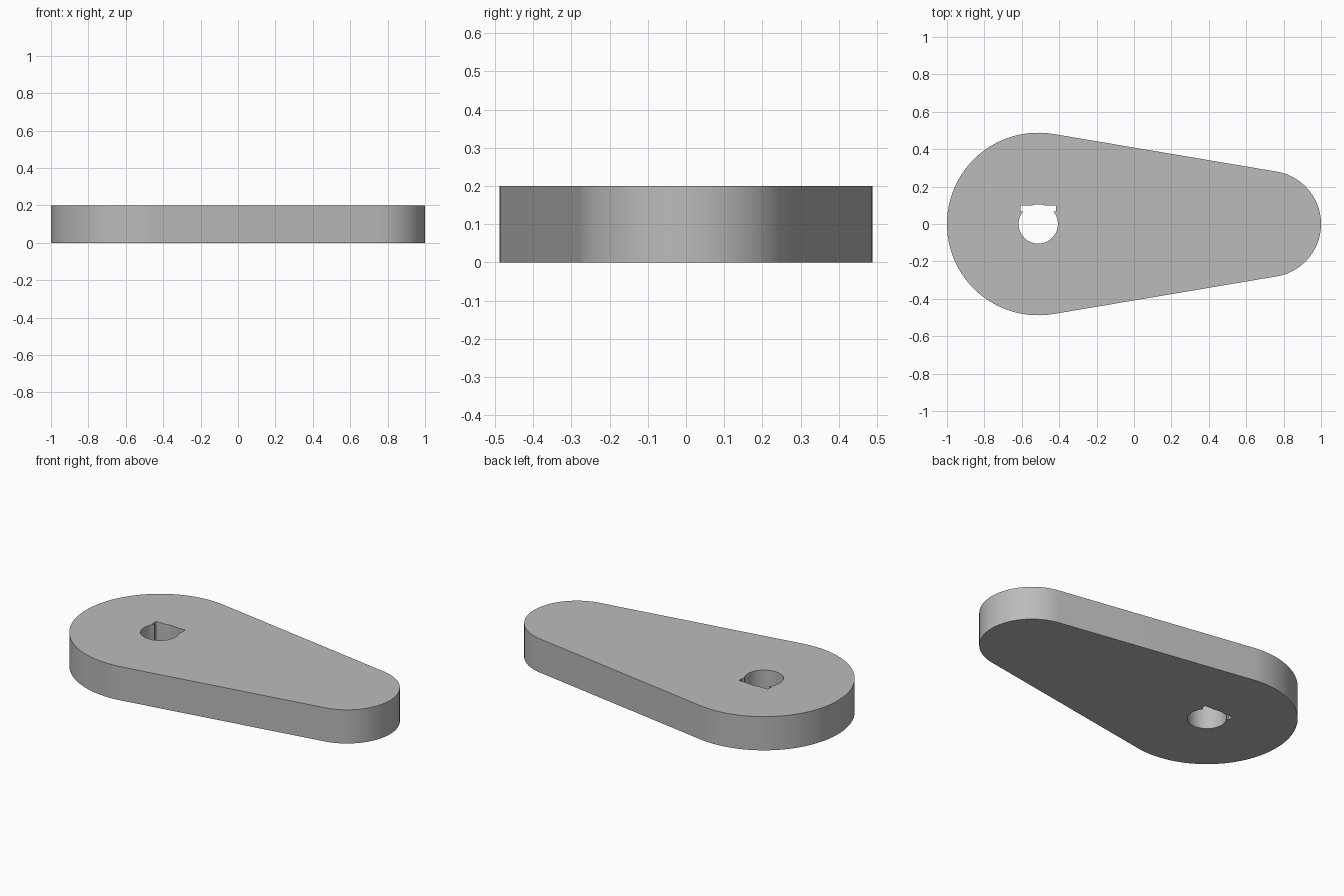
import bpy, bmesh, math

if "Cube" in bpy.data.objects:
    bpy.data.objects.remove(bpy.data.objects["Cube"])

THICK = 0.2
BIG_X, BIG_R = -0.512, 0.488      # large rounded end
TIP_X, TIP_R = 0.716, 0.284       # small rounded end
HOLE_R = 0.105
KEY_W, KEY_LOW, KEY_TOP = 0.096, 0.066, 0.10   # keyway half width and heights


def arc(cx, r, start, end, n):
    """Points along an arc centred on the x axis, angles in radians."""
    return [(cx + r * math.cos(start + (end - start) * i / n),
             r * math.sin(start + (end - start) * i / n)) for i in range(n + 1)]


# Outer profile: two arcs joined by their common tangents
t = math.acos((BIG_R - TIP_R) / (TIP_X - BIG_X))
outer = arc(TIP_X, TIP_R, -t, t, 48) + arc(BIG_X, BIG_R, t, 2 * math.pi - t, 72)

# Shaft hole with a wide, shallow keyway
low = math.asin(KEY_LOW / HOLE_R)
top = math.asin(KEY_TOP / HOLE_R)
hole = arc(BIG_X, HOLE_R, math.pi - low, 2 * math.pi + low, 48)
hole += [(BIG_X + KEY_W, KEY_LOW), (BIG_X + KEY_W, KEY_TOP)]
hole += arc(BIG_X, HOLE_R, top, math.pi - top, 8)
hole += [(BIG_X - KEY_W, KEY_TOP), (BIG_X - KEY_W, KEY_LOW)]

# Fill between the loops and extrude to thickness
bm = bmesh.new()
edges = []
for loop in (outer, hole):
    vs = [bm.verts.new((x, y, 0)) for x, y in loop]
    edges += [bm.edges.new((vs[i - 1], vs[i])) for i in range(len(vs))]
bmesh.ops.triangle_fill(bm, edges=edges, use_beauty=True, normal=(0, 0, 1))
ret = bmesh.ops.extrude_face_region(bm, geom=bm.faces[:], use_keep_orig=True)
bmesh.ops.translate(bm, vec=(0, 0, THICK),
                    verts=[g for g in ret["geom"] if isinstance(g, bmesh.types.BMVert)])
bmesh.ops.recalc_face_normals(bm, faces=bm.faces[:])

mesh = bpy.data.meshes.new("lever_plate")
bm.to_mesh(mesh)
bm.free()
plate = bpy.data.objects.new("lever_plate", mesh)
bpy.context.collection.objects.link(plate)

grey = bpy.data.materials.new("plain grey")
grey.diffuse_color = (0.5, 0.5, 0.5, 1)
grey.use_nodes = True
grey.node_tree.nodes["Principled BSDF"].inputs["Base Color"].default_value = grey.diffuse_color
mesh.materials.append(grey)

# Smooth round walls, sharp rims
bpy.context.view_layer.objects.active = plate
plate.select_set(True)
bpy.ops.object.shade_smooth_by_angle(angle=math.radians(30))
